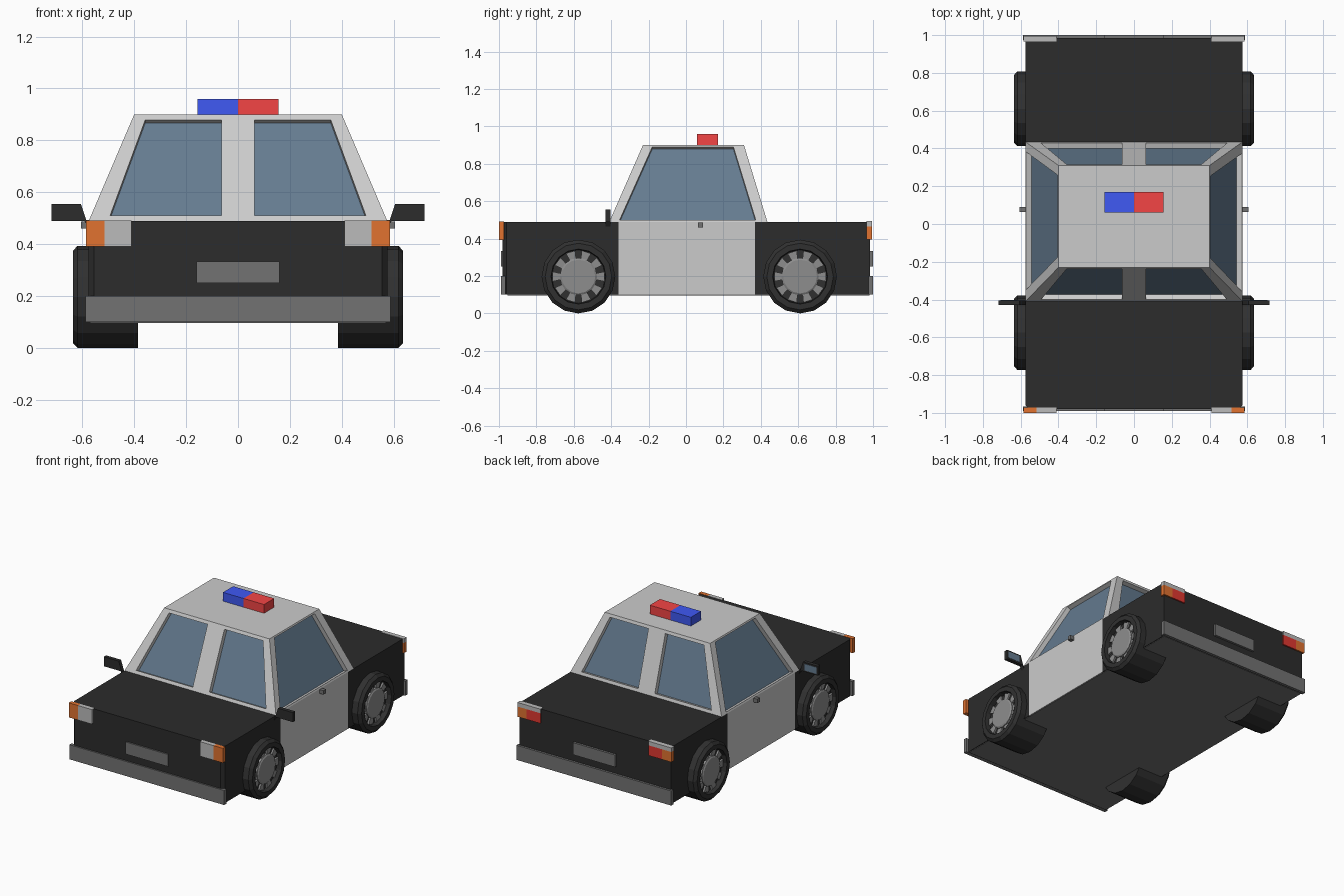
import bpy, bmesh, math
from mathutils import Vector

if "Cube" in bpy.data.objects:
    bpy.data.objects.remove(bpy.data.objects["Cube"])


def mat(name, r, g, b):
    m = bpy.data.materials.new(name)
    m.diffuse_color = (r, g, b, 1)
    m.use_nodes = True
    m.node_tree.nodes["Principled BSDF"].inputs["Base Color"].default_value = m.diffuse_color
    return m


BLACK = mat("black paint", .025, .025, .025)
RUBBER = mat("rubber", .03, .03, .03)
TRIM = mat("grey trim", .17, .17, .17)
CHROME = mat("hub grey", .27, .27, .27)
LENS = mat("clear lens", .5, .5, .5)
GLASS = mat("glass", .13, .2, .28)
RED = mat("red", .9, .06, .06)
BLUE = mat("blue", .05, .1, .9)
ORANGE = mat("orange", .75, .17, .03)
TAIL = mat("tail red", .75, .04, .03)
WHITE = mat("white paint", .7, .7, .7)


def finish(name, bm, mats, mirror=False):
    bmesh.ops.recalc_face_normals(bm, faces=bm.faces)
    me = bpy.data.meshes.new(name)
    bm.to_mesh(me)
    bm.free()
    for m in mats:
        me.materials.append(m)
    ob = bpy.data.objects.new(name, me)
    bpy.context.collection.objects.link(ob)
    if mirror:
        ob.modifiers.new("Mirror", 'MIRROR')
    return ob


def prism(name, pts, axis, lo, hi, m, mirror=False):
    """Extrude a 2D outline along y or z."""
    bm = bmesh.new()
    at = (lambda p, h: (p[0], p[1], h)) if axis == 'z' else (lambda p, h: (p[0], h, p[1]))
    a = [bm.verts.new(at(p, lo)) for p in pts]
    b = [bm.verts.new(at(p, hi)) for p in pts]
    bm.faces.new(a)
    bm.faces.new(b)
    for i in range(len(pts)):
        j = (i + 1) % len(pts)
        bm.faces.new((a[i], a[j], b[j], b[i]))
    return finish(name, bm, [m], mirror)


def box(name, x, y, z, m, mirror=False):
    pts = [(x[0], y[0]), (x[1], y[0]), (x[1], y[1]), (x[0], y[1])]
    return prism(name, pts, 'z', z[0], z[1], m, mirror)


# Lower body: hood, door section, trunk and underside
W = .575
prism("hood", [(-W, -.36), (-W, -.96), (-.555, -.98), (.555, -.98), (W, -.96), (W, -.36)],
      'z', .1, .49, BLACK)
box("doors", (-W, W), (-.36, .37), (.1, .49), WHITE)
box("trunk", (-W, W), (.37, .985), (.1, .49), BLACK)
box("underside", (-.57, .57), (-.955, .98), (.097, .105), TRIM)

# Cabin: tapered shell whose window cells are pushed inward
bm = bmesh.new()
low = [Vector(p) for p in ((-W, -.41, .49), (W, -.41, .49), (W, .435, .49), (-W, .435, .49))]
top = [Vector(p) for p in ((-.4, -.23, .9), (.4, -.23, .9), (.4, .31, .9), (-.4, .31, .9))]
windows = []
for s in range(4):
    n = (s + 1) % 4
    if s % 2 == 0:
        us_low, us_top, cells = (0, .065, .445, .555, .935, 1), (0, .063, .42, .58, .937, 1), (1, 3)
        vs = (0, .05, .95, 1)
    else:
        us_low, us_top, cells = (0, .06, .93, 1), (0, .1, .89, 1), (1,)
        vs = (0, .025, .975, 1)
    grid = [[bm.verts.new(low[s].lerp(low[n], a).lerp(top[s].lerp(top[n], b), v))
             for a, b in zip(us_low, us_top)] for v in vs]
    for r in range(3):
        for c in range(len(us_low) - 1):
            f = bm.faces.new((grid[r][c], grid[r][c + 1], grid[r + 1][c + 1], grid[r + 1][c]))
            if r == 1 and c in cells:
                windows.append(f)
bm.faces.new([bm.verts.new(p) for p in top])
bm.normal_update()
for f in bmesh.ops.extrude_discrete_faces(bm, faces=windows)["faces"]:
    f.normal_update()
    f.material_index = 1
    bmesh.ops.translate(bm, verts=f.verts, vec=f.normal * -.03)
bmesh.ops.remove_doubles(bm, verts=bm.verts, dist=.0005)
finish("cabin", bm, [WHITE, GLASS])

# Roof light bar
box("blue_beacon", (-.156, 0), (.06, .17), (.9, .96), BLUE)
box("red_beacon", (0, .156), (.06, .17), (.9, .96), RED)

# Bumpers and blank plates
for end, a, b in (("front", -.99, -.965), ("rear", .975, 1.0)):
    box(end + "_bumper", (-.588, .588), (a, b), (.1, .2), TRIM)
    box(end + "_plate", (-.16, .16), (a, b), (.25, .333), TRIM)

# Lamps
box("headlamp", (.41, .515), (-1.0, -.972), (.392, .492), LENS, True)
box("front_indicator", (.515, .585), (-1.0, -.972), (.392, .492), ORANGE, True)
box("tail_lamp", (.41, .515), (.965, .995), (.395, .465), TAIL, True)
box("rear_indicator", (.515, .585), (.965, .995), (.395, .465), ORANGE, True)
box("reversing_lamp", (.41, .585), (.965, .995), (.465, .493), LENS, True)

# Door handles and side mirrors
box("door_handle", (.57, .605), (.063, .09), (.46, .487), TRIM, True)
prism("side_mirror", [(.575, .465), (.605, .555), (.718, .555), (.718, .49), (.592, .49)],
      'y', -.43, -.405, BLACK, True)
prism("mirror_glass", [(.617, .5), (.617, .545), (.708, .545), (.708, .5)],
      'y', -.41, -.403, GLASS, True)


def lathe(name, profile, y, m, sides=16):
    """Revolve (radius, x) points about the wheel axle."""
    bm = bmesh.new()
    rings = []
    for r, x in profile:
        rings.append([bm.verts.new((x, y + r * math.sin(t), .197 + r * math.cos(t)))
                      for t in (2 * math.pi * i / sides for i in range(sides))])
    for p, q in zip(rings, rings[1:]):
        for i in range(sides):
            j = (i + 1) % sides
            bm.faces.new((p[i], p[j], q[j], q[i]))
    bm.faces.new(rings[0])
    bm.faces.new(rings[-1])
    return finish(name, bm, [m], True)


# Wheels: tyre with sunken rim, hub disc and a ring of ten spokes
for end, y in (("front", -.575), ("rear", .61)):
    lathe(end + "_tyre", [(.197, .385), (.197, .618), (.178, .636), (.147, .636), (.143, .6)],
          y, RUBBER)
    lathe(end + "_hub", [(.1, .595), (.1, .618), (.09, .624)], y, CHROME)
    bm = bmesh.new()
    for k in range(10):
        t = 2 * math.pi * (k + .5) / 10
        out = Vector((0, math.sin(t), math.cos(t)))
        side = Vector((0, math.cos(t), -math.sin(t)))
        c = Vector((0, y, .197))
        outline = [(.095, -.017), (.095, .017), (.138, .026), (.138, -.026)]
        a, b = [[bm.verts.new(c + out * r + side * w + Vector((x, 0, 0))) for r, w in outline]
                for x in (.595, .612)]
        bm.faces.new(b)
        for i in range(4):
            j = (i + 1) % 4
            bm.faces.new((a[i], a[j], b[j], b[i]))
    finish(end + "_spokes", bm, [CHROME], True)
